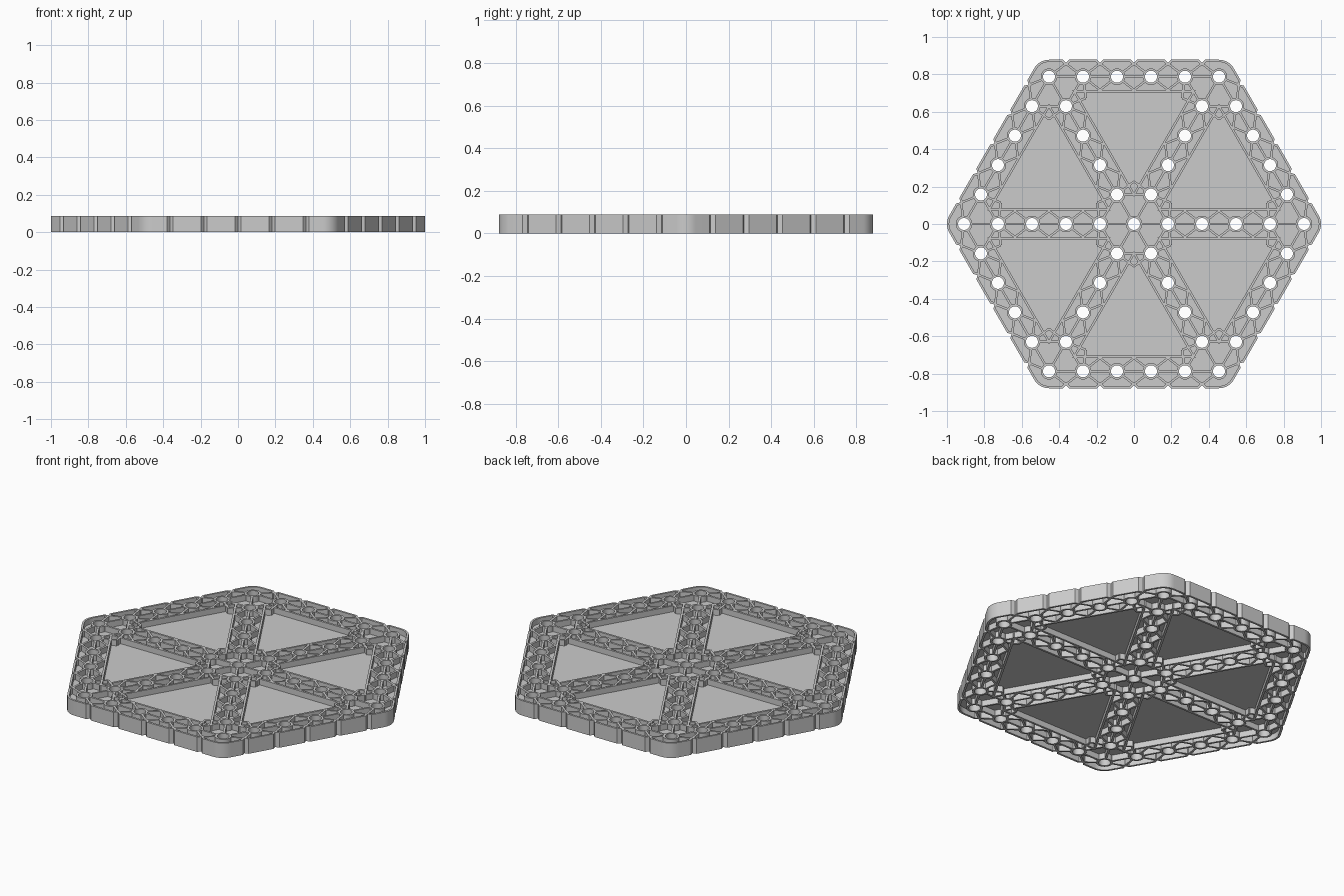
import bpy, bmesh
from math import sin, cos, pi, sqrt, radians
from mathutils import Vector

if "Cube" in bpy.data.objects:
    bpy.data.objects.remove(bpy.data.objects["Cube"])

A = 2 / 11            # hole spacing
H = 0.088             # full height
Z0, Z1 = 0.034, 0.054  # central web
HOLE, BOSS = 0.032, 0.044
T = 0.012             # wall and rib thickness


def polar(r, deg):
    return Vector((r * cos(radians(deg)), r * sin(radians(deg))))


def finish(name, bm, smooth=False):
    bmesh.ops.recalc_face_normals(bm, faces=bm.faces)
    me = bpy.data.meshes.new(name)
    bm.to_mesh(me)
    bm.free()
    ob = bpy.data.objects.new(name, me)
    bpy.context.collection.objects.link(ob)
    bpy.ops.object.select_all(action='DESELECT')
    ob.select_set(True)
    bpy.context.view_layer.objects.active = ob
    if smooth:
        bpy.ops.object.shade_smooth_by_angle(angle=radians(30))
    return ob


def prism(bm, pts, z0, z1):
    lo = [bm.verts.new((p.x, p.y, z0)) for p in pts]
    hi = [bm.verts.new((p.x, p.y, z1)) for p in pts]
    bm.faces.new(lo)
    bm.faces.new(hi)
    n = len(pts)
    for i in range(n):
        j = (i + 1) % n
        bm.faces.new((lo[i], lo[j], hi[j], hi[i]))


def wall(bm, outer, inner, z0=0, z1=H):
    """Closed wall between two matching outlines."""
    loops = [[bm.verts.new((p.x, p.y, z)) for p in pts]
             for pts, z in ((outer, z0), (outer, z1), (inner, z1), (inner, z0))]
    n = len(outer)
    for k in range(4):
        a, b = loops[k], loops[(k + 1) % 4]
        for i in range(n):
            j = (i + 1) % n
            bm.faces.new((a[i], a[j], b[j], b[i]))


def rib(bm, p, q):
    d = (q - p).normalized() * (T / 2)
    s = Vector((-d.y, d.x))
    prism(bm, [p - s, q - s, q + s, p + s], 0, H)


def outline(t):
    """Rounded, notched hexagon inset by t."""
    pts, w, r = [], 0.017, A / 2 - t
    for k in range(6):
        c, c2 = polar(5 * A, 60 * k), polar(5 * A, 60 * k + 60)
        pts += [c + polar(r, 60 * k - 30 + 60 * i / 10) for i in range(11)]
        n, d = polar(1, 60 * k + 30), (c2 - c).normalized()
        for i in range(5):
            m = c + d * A * (i + 0.5)
            s = w + 0.414 * t
            pts += [m + n * r - d * s, m + n * (A / 2 - w - 1.414 * t), m + n * r + d * s]
    return pts


def circle(c, r, n=28):
    return [c + polar(r, 360 * i / n) for i in range(n)]


# Hole centres on the rim and the six spokes
holes = [Vector((0, 0))]
for k in range(6):
    d = polar(A, 60 * k)
    e = polar(A, 60 * k + 120)
    holes += [d * i for i in range(1, 6)]
    holes += [d * 5 + e * i for i in range(1, 5)]


def is_hole(p):
    return any((p - h).length < 0.01 for h in holes)


# Central web, pierced by the holes
bm = bmesh.new()
prism(bm, outline(T / 2), Z0, Z1)
web = finish("central_web", bm)
bm = bmesh.new()
for h in holes:
    prism(bm, circle(h, HOLE + 0.004), -0.05, H + 0.05)
cutter = finish("hole_cutter", bm)
cutter.hide_render = True
mod = web.modifiers.new("holes", 'BOOLEAN')
mod.operation = 'DIFFERENCE'
mod.solver = 'EXACT'
mod.object = cutter
bpy.context.view_layer.objects.active = web
bpy.ops.object.modifier_apply(modifier=mod.name)
bpy.data.objects.remove(cutter)

# Notched outer wall
bm = bmesh.new()
wall(bm, outline(0), outline(T))
finish("outer_wall", bm, True)

# Tubes around the holes
bm = bmesh.new()
for h in holes:
    wall(bm, circle(h, BOSS), circle(h, HOLE))
finish("hole_tubes", bm, True)

# Triangular walls framing the six panels
bm = bmesh.new()
inr = 5 * A * sqrt(3) / 6
for k in range(6):
    ang = 60 * k + 30
    c = polar(2 * inr, ang)
    tri = [[c + polar(2 * (inr - x), ang + 180 + 120 * i) for i in range(3)]
           for x in (0.072, 0.072 + T)]
    wall(bm, tri[0], tri[1])
finish("panel_frames", bm)

# Lattice ribs: straight links plus diagonals to the side walls
bm = bmesh.new()
start = (HOLE + BOSS) / 2
for i, p in enumerate(holes):
    for q in holes[:i]:
        if abs((p - q).length - A) > 0.01:
            continue
        d = (q - p).normalized()
        rib(bm, p + d * start, q - d * start)
        for s in (1, -1):
            n = Vector((-d.y, d.x)) * s
            m = (p + q) / 2
            if is_hole(m + n * A * sqrt(3) / 2):
                continue
            tip = m + n * 0.07
            for o in (p, q):
                rib(bm, o + (tip - o).normalized() * start, tip)
finish("lattice_ribs", bm)
